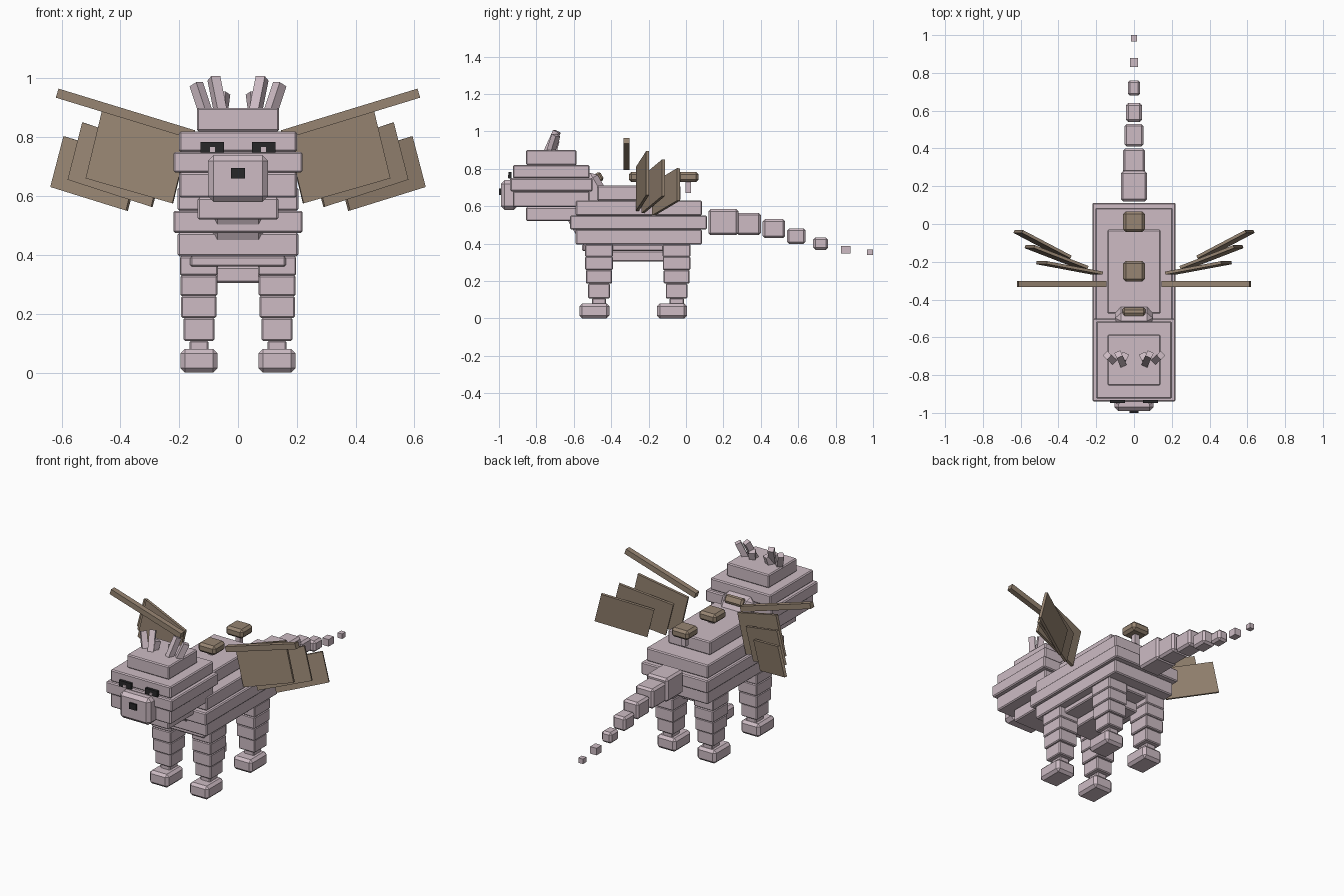
import bpy
import bmesh
from math import radians
from mathutils import Matrix, Vector

if "Cube" in bpy.data.objects:
    bpy.data.objects.remove(bpy.data.objects["Cube"])


def material(name, colour):
    mat = bpy.data.materials.new(name)
    mat.use_nodes = True
    mat.diffuse_color = (*colour, 1)
    mat.node_tree.nodes["Principled BSDF"].inputs["Base Color"].default_value = (*colour, 1)
    return mat


hide = material("pale lilac", (0.61, 0.50, 0.55))
brown = material("brown membrane", (0.31, 0.235, 0.17))
dark = material("near black", (0.02, 0.02, 0.022))


def box(name, centre, size, mat=hide, bevel=0.0, tilt=(0, 0, 0)):
    """Box with optional chamfered edges and tilt in degrees."""
    bm = bmesh.new()
    bmesh.ops.create_cube(bm, size=1, matrix=Matrix.Diagonal((*size, 1)))
    if bevel:
        bmesh.ops.bevel(bm, geom=bm.edges[:], offset=bevel, segments=1, affect='EDGES')
    mesh = bpy.data.meshes.new(name)
    bm.to_mesh(mesh)
    bm.free()
    mesh.materials.append(mat)
    obj = bpy.data.objects.new(name, mesh)
    obj.location = centre
    obj.rotation_euler = [radians(a) for a in tilt]
    bpy.context.collection.objects.link(obj)
    return obj


def layer(name, half_x, y0, y1, z0, z1, bevel=0.006):
    """Centred slab given by its extents."""
    return box(name, (0, (y0 + y1) / 2, (z0 + z1) / 2),
               (2 * half_x, y1 - y0, z1 - z0), bevel=bevel)


def stick(name, start, end, width, mat=hide):
    """Square bar between two points."""
    a, b = Vector(start), Vector(end)
    obj = box(name, (a + b) / 2, (width, width, (b - a).length), mat)
    obj.rotation_euler = (b - a).to_track_quat('Z', 'Y').to_euler()
    return obj


def panel(name, outer_top, outer_low, inner_low, thickness):
    """Thin parallelogram from three corners."""
    a, b, c = map(Vector, (outer_top, outer_low, inner_low))
    normal = (a - b).cross(c - b).normalized() * thickness / 2
    bm = bmesh.new()
    front, back = [[bm.verts.new(p + n) for p in (a, b, c, a + c - b)]
                   for n in (normal, -normal)]
    bm.faces.new(front)
    bm.faces.new(back[::-1])
    for i in range(4):
        j = (i + 1) % 4
        bm.faces.new((front[j], front[i], back[i], back[j]))
    bmesh.ops.recalc_face_normals(bm, faces=bm.faces[:])
    mesh = bpy.data.meshes.new(name)
    bm.to_mesh(mesh)
    bm.free()
    mesh.materials.append(brown)
    bpy.context.collection.objects.link(bpy.data.objects.new(name, mesh))


# Stepped body
layer("back", 0.14, -0.475, -0.03, 0.63, 0.71)
layer("upper_body", 0.205, -0.59, 0.085, 0.55, 0.63)
layer("middle_body", 0.22, -0.62, 0.112, 0.475, 0.55)
layer("lower_body", 0.205, -0.59, 0.085, 0.395, 0.475)
layer("belly", 0.163, -0.555, 0.02, 0.36, 0.395)
layer("under_belly", 0.075, -0.46, -0.06, 0.305, 0.36)

# Leaning neck with its scute
box("neck", (0, -0.52, 0.59), (0.20, 0.26, 0.32), bevel=0.03, tilt=(30, 0, 0))
box("neck_scute", (0, -0.475, 0.75), (0.12, 0.06, 0.05), brown, 0.01, (30, 0, 0))

# Stepped head
layer("crown", 0.14, -0.855, -0.585, 0.82, 0.9)
layer("brow", 0.20, -0.925, -0.515, 0.75, 0.82)
layer("cheeks", 0.22, -0.94, -0.50, 0.68, 0.75)
layer("upper_jaw", 0.20, -0.925, -0.515, 0.595, 0.68)
layer("chin", 0.137, -0.855, -0.57, 0.52, 0.595)
box("snout", (0, -0.945, 0.66), (0.205, 0.09, 0.16), bevel=0.02)
box("nose", (0, -0.99, 0.678), (0.046, 0.02, 0.036), dark)

# Back scutes on short stems
for i, y in enumerate((0.012, -0.25)):
    box(f"scute_stem_{i}", (0, y, 0.70), (0.03, 0.03, 0.06))
    box(f"scute_{i}", (0, y, 0.756), (0.115, 0.11, 0.055), brown, 0.014)

# Tail blocks: y start, y end, height centre, size
tail = [(0.12, 0.28, 0.515, 0.14), (0.27, 0.40, 0.505, 0.118),
        (0.41, 0.53, 0.48, 0.102), (0.54, 0.64, 0.44, 0.084),
        (0.68, 0.76, 0.4, 0.066), (0.83, 0.88, 0.367, 0.042),
        (0.967, 1.0, 0.353, 0.03)]
for i, (y0, y1, z, size) in enumerate(tail):
    box(f"tail_{i}", (0, (y0 + y1) / 2, z), (size, y1 - y0, size),
        bevel=0.012 if i < 5 else 0)

# Leg blocks: bottom, top, x size, y size
leg = [(0.33, 0.395, 0.13, 0.15), (0.26, 0.33, 0.126, 0.148),
       (0.186, 0.26, 0.12, 0.138), (0.108, 0.186, 0.106, 0.116),
       (0.07, 0.108, 0.064, 0.076)]

for side, s in (("left", 1), ("right", -1)):
    for end, y in (("front", -0.465), ("back", -0.05)):
        for i, (z0, z1, w, d) in enumerate(leg):
            box(f"{end}_{side}_leg_{i}", (s * 0.133, y, (z0 + z1) / 2),
                (w, d, z1 - z0), bevel=0.005)
        box(f"{end}_{side}_foot", (s * 0.133, y - 0.025, 0.04),
            (0.126, 0.16, 0.08), bevel=0.015)

    # Eyes with a pale centre
    box(f"{side}_eye", (s * 0.087, -0.94, 0.766), (0.08, 0.016, 0.036), dark)
    box(f"{side}_eye_glint", (s * 0.087, -0.947, 0.758), (0.018, 0.012, 0.016))

    # Forked horns
    stick(f"{side}_horn_base", (s * 0.065, -0.73, 0.84), (s * 0.05, -0.70, 0.95), 0.036)
    stick(f"{side}_inner_horn", (s * 0.06, -0.74, 0.89), (s * 0.082, -0.69, 1.0), 0.034)
    stick(f"{side}_outer_horn", (s * 0.105, -0.73, 0.87), (s * 0.142, -0.695, 0.98), 0.034)

    # Wing spar and three overlapping panels
    stick(f"{side}_wing_spar", (s * 0.15, -0.317, 0.808), (s * 0.615, -0.317, 0.95), 0.032, brown)
    panel(f"{side}_inner_panel", (s * 0.46, -0.205, 0.895), (s * 0.517, -0.205, 0.66),
          (s * 0.222, -0.26, 0.575), 0.016)
    panel(f"{side}_middle_panel", (s * 0.527, -0.12, 0.85), (s * 0.577, -0.12, 0.655),
          (s * 0.293, -0.23, 0.563), 0.016)
    panel(f"{side}_outer_panel", (s * 0.59, -0.04, 0.803), (s * 0.635, -0.04, 0.63),
          (s * 0.378, -0.175, 0.55), 0.016)
